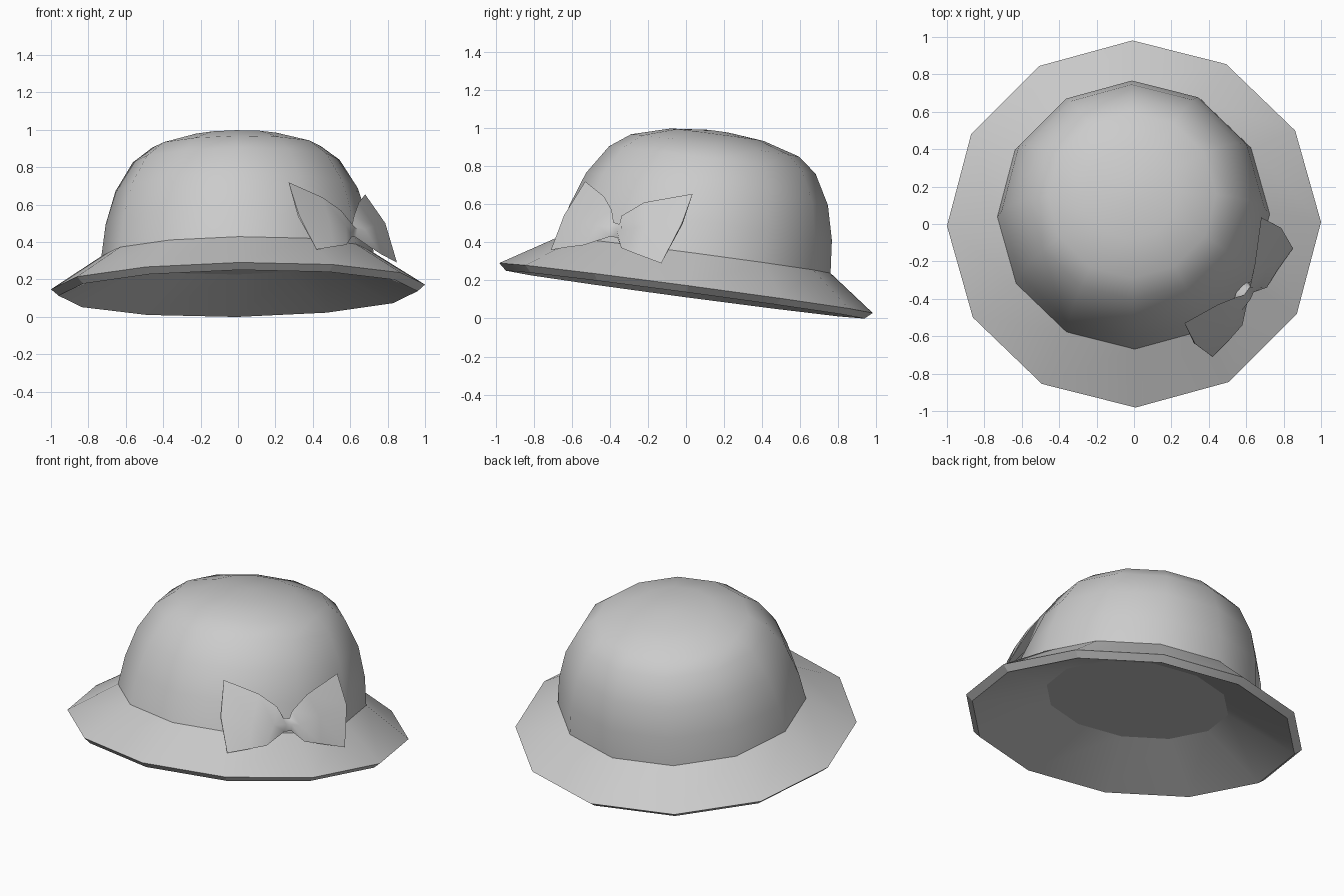
import bpy, bmesh, math
from mathutils import Vector, Matrix

if "Cube" in bpy.data.objects:
    bpy.data.objects.remove(bpy.data.objects["Cube"])

SIDES = 12
TILT = (Matrix.Translation((0, 0, 0.16)) @ Matrix.Rotation(-math.radians(0.8), 4, 'Y')
        @ Matrix.Rotation(-math.radians(7.6), 4, 'X'))


def finish(bm, name, angle, matrix=None):
    bmesh.ops.recalc_face_normals(bm, faces=bm.faces)
    if matrix:
        bm.transform(matrix)
    mesh = bpy.data.meshes.new(name)
    bm.to_mesh(mesh)
    bm.free()
    ob = bpy.data.objects.new(name, mesh)
    bpy.context.collection.objects.link(ob)
    bpy.ops.object.select_all(action='DESELECT')
    ob.select_set(True)
    bpy.context.view_layer.objects.active = ob
    bpy.ops.object.shade_smooth_by_angle(angle=math.radians(angle))
    return ob


def loft(bm, loops, cap_start=True, cap_end=True):
    """Skin closed loops of equal length, optionally capping the ends."""
    rings = [[bm.verts.new(p) for p in loop] for loop in loops]
    n = len(rings[0])
    for a, b in zip(rings, rings[1:]):
        for i in range(n):
            j = (i + 1) % n
            bm.faces.new((a[i], a[j], b[j], b[i]))
    if cap_start:
        bm.faces.new(rings[0])
    if cap_end:
        bm.faces.new(rings[-1])


def ring(r, z, cy=0.0):
    turn = math.radians(0.6)
    return [(r * math.cos(turn + i * math.tau / SIDES),
             cy + r * 0.99 * math.sin(turn + i * math.tau / SIDES), z)
            for i in range(SIDES)]


# brim: sloping ring with a bevelled rim and a shallow closed recess below
bm = bmesh.new()
loft(bm, [ring(0.54, 0.14, 0.01), ring(0.96, -0.035), ring(1.0, 0.0),
          ring(0.728, 0.178, 0.022)], cap_end=False)
finish(bm, "brim", 20, TILT)

# crown: rounded dome leaning slightly to the back, open below
crown_profile = [(0.728, 0.178), (0.703, 0.35), (0.648, 0.53), (0.553, 0.685),
                 (0.45, 0.763), (0.25, 0.82), (0.06, 0.839)]
bm = bmesh.new()
loft(bm, [ring(r, z, 0.022 + 0.035 * (z - 0.178) / 0.67) for r, z in crown_profile],
     cap_start=False)
finish(bm, "crown", 40, TILT)

# bow: cushion sections (top, middle, bottom, half thickness), pinched at the knot,
# deeper on the side that rests against the crown
out = Vector((0.8, -0.5, 0.3)).normalized()
sections = [
    ((0.27, -0.53, 0.72), (0.325, -0.64, 0.54), (0.42, -0.71, 0.36), 0.003),
    ((0.45, -0.43, 0.64), (0.47, -0.54, 0.51), (0.51, -0.62, 0.375), 0.022),
    ((0.55, -0.39, 0.57), (0.56, -0.45, 0.48), (0.58, -0.54, 0.385), 0.022),
    ((0.59, -0.38, 0.505), (0.60, -0.385, 0.47), (0.61, -0.40, 0.43), 0.03),
    ((0.61, -0.35, 0.495), (0.615, -0.35, 0.46), (0.63, -0.36, 0.425), 0.03),
    ((0.62, -0.338, 0.54), (0.66, -0.33, 0.46), (0.71, -0.34, 0.37), 0.022),
    ((0.645, -0.22, 0.61), (0.71, -0.20, 0.48), (0.765, -0.25, 0.335), 0.022),
    ((0.68, 0.035, 0.655), (0.785, -0.02, 0.50), (0.85, -0.13, 0.29), 0.003),
]
bm = bmesh.new()
loft(bm, [(Vector(t), Vector(m) + out * w, Vector(b), Vector(m) - out * w * 2)
          for t, m, b, w in sections])
finish(bm, "bow", 60)
